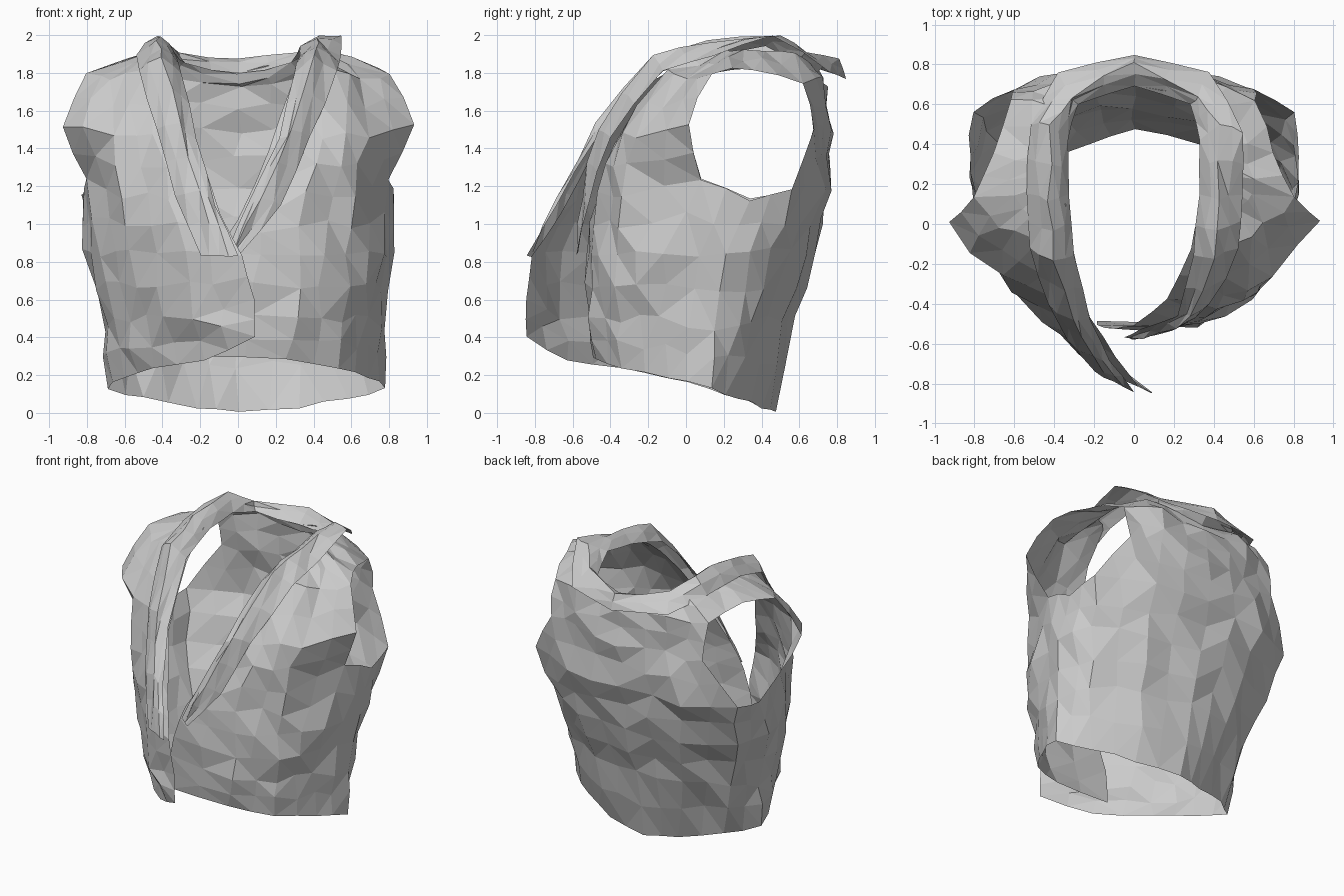
import bpy, bmesh, random
from mathutils import Vector

random.seed(4)
cube = bpy.data.objects.get("Cube")
if cube:
    bpy.data.objects.remove(cube)

cloth = bpy.data.materials.new("grey cloth")
cloth.use_nodes = True
cloth.diffuse_color = (0.6, 0.6, 0.6, 1)
cloth.node_tree.nodes["Principled BSDF"].inputs["Base Color"].default_value = (0.6, 0.6, 0.6, 1)


def column(*points):
    return [Vector(p) for p in points]


def flip(points, front_shift=0, lean=0):
    """Mirror to the other side; the lower part may move in y and lean in x."""
    return [Vector((-p.x + lean * max(0, 1.1 - p.z),
                    p.y + front_shift * max(0, min(1, (1.5 - p.z) / 0.7)), p.z))
            for p in points]


def folded(inner_edge, outer_edge):
    """Raised line between the two edges of the collar, highest on the shoulder."""
    line = [a.lerp(b, .45) + Vector((0, -.03, .05 + .03 * (a.z > 1.7)))
            for a, b in zip(inner_edge, outer_edge)]
    line[0] = inner_edge[0].lerp(outer_edge[0], .5)
    line[5].y, line[5].z = .5, 2
    return line


def faceted_sheet(name, columns, skip=(), crumple=0.0):
    """Skin a grid of columns, split it once, crumple it and triangulate it."""
    bm = bmesh.new()
    grid = [[bm.verts.new(p) for p in col] for col in columns]
    for c in range(len(grid) - 1):
        for r in range(len(grid[c]) - 1):
            if (c, r) not in skip:
                bm.faces.new((grid[c][r], grid[c][r + 1], grid[c + 1][r + 1], grid[c + 1][r]))
    bmesh.ops.delete(bm, geom=[v for v in bm.verts if not v.link_faces], context='VERTS')
    bmesh.ops.subdivide_edges(bm, edges=bm.edges[:], cuts=1, smooth=0.25, use_grid_fill=True)
    for v in bm.verts:
        amount = crumple * (0.3 if v.is_boundary else 1)
        v.co += Vector([random.uniform(-amount, amount) for _ in range(3)])
    bmesh.ops.triangulate(bm, faces=bm.faces[:], quad_method='SHORT_EDGE')
    mesh = bpy.data.meshes.new(name)
    bm.to_mesh(mesh)
    bm.free()
    mesh.materials.append(cloth)
    bpy.context.collection.objects.link(bpy.data.objects.new(name, mesh))


# Body columns run from the hem up to the neckline
under_edge = column((-.18, -.48, .3), (-.18, -.5, .55), (-.1, -.53, .84), (0, -.51, 1.02),
                    (.17, -.37, 1.4), (.28, -.13, 1.74), (.34, .1, 1.9))
over_edge = column((.09, -.85, .4), (.08, -.84, .6), (.02, -.82, .83), (-.1, -.66, 1.05),
                   (-.22, -.47, 1.42), (-.3, -.16, 1.77), (-.34, .1, 1.9))
lapel = column((.25, -.48, .28), (.3, -.5, .5), (.32, -.5, .85), (.36, -.45, 1.15),
               (.43, -.36, 1.46), (.49, -.1, 1.8), (.42, .15, 1.92))
chest = column((.53, -.34, .24), (.56, -.36, .5), (.59, -.37, .85), (.62, -.34, 1.15),
               (.67, -.25, 1.46), (.66, 0, 1.78), (.44, .2, 1.92))
arm_front = column((.69, -.1, .19), (.71, -.13, .5), (.77, -.11, .85), (.8, .08, 1.24),
                   (.93, .01, 1.52), (.8, .13, 1.8), (.44, .3, 1.92))
side = column((.78, .13, .13), (.76, .16, .45), (.83, .23, .85), (.82, .34, 1.13),
              (.85, .34, 1.5), (.7, .36, 1.82), (.42, .42, 1.92))
arm_back = column((.59, .28, .08), (.66, .36, .5), (.74, .46, .85), (.81, .56, 1.18),
                  (.6, .67, 1.5), (.61, .62, 1.75), (.38, .58, 1.9))
back = column((.32, .4, .03), (.38, .52, .5), (.43, .62, .85), (.45, .72, 1.18),
              (.35, .73, 1.5), (.36, .71, 1.77), (.28, .66, 1.86))
spine = column((0, .47, 0), (0, .57, .5), (0, .67, .85), (0, .76, 1.2),
               (0, .76, 1.5), (0, .73, 1.72), (0, .69, 1.8))

half = [lapel, chest, arm_front, side, arm_back, back]
columns = ([under_edge] + half + [spine]
           + [flip(c, lean=.09) for c in reversed(half[1:])]
           + [flip(lapel, -.15, .09), over_edge])
armholes = {(c, r) for c in (3, 4, 9, 10) for r in (3, 4)}
faceted_sheet("vest_body", columns, armholes, .024)

# Collar edges on the overlapping side
inner = column((0, -.84, .83), (-.12, -.69, 1.1), (-.22, -.48, 1.45), (-.3, -.16, 1.8),
               (-.33, .15, 1.89), (-.33, .42, 1.9), (-.28, .6, 1.85))
outer = column((-.2, -.74, .83), (-.33, -.58, 1.15), (-.43, -.4, 1.5), (-.52, -.12, 1.81),
               (-.54, .15, 1.89), (-.52, .5, 1.88), (-.38, .76, 1.8))

# The other side tapers to the crossing and stands up in a loose point behind
inner_2, outer_2 = flip(inner, .24), flip(outer, .24)
inner_2[:2] = column((-.05, -.57, .87), (.03, -.53, 1.07))
outer_2[:3] = column((0, -.58, .83), (.23, -.52, 1.1), (.38, -.4, 1.46))
inner_2[5].z = 1.94
outer_2[5] = Vector((.55, .46, 2))

# Folded collar joined at the nape
strips = []
for strip, nape, strip_2 in ((inner, (0, .69, 1.8), inner_2),
                             (folded(inner, outer), (0, .82, 1.88), folded(inner_2, outer_2)),
                             (outer, (0, .85, 1.77), outer_2)):
    strips.append(strip + [Vector(nape)] + strip_2[::-1])
faceted_sheet("folded_collar", strips, crumple=.014)
